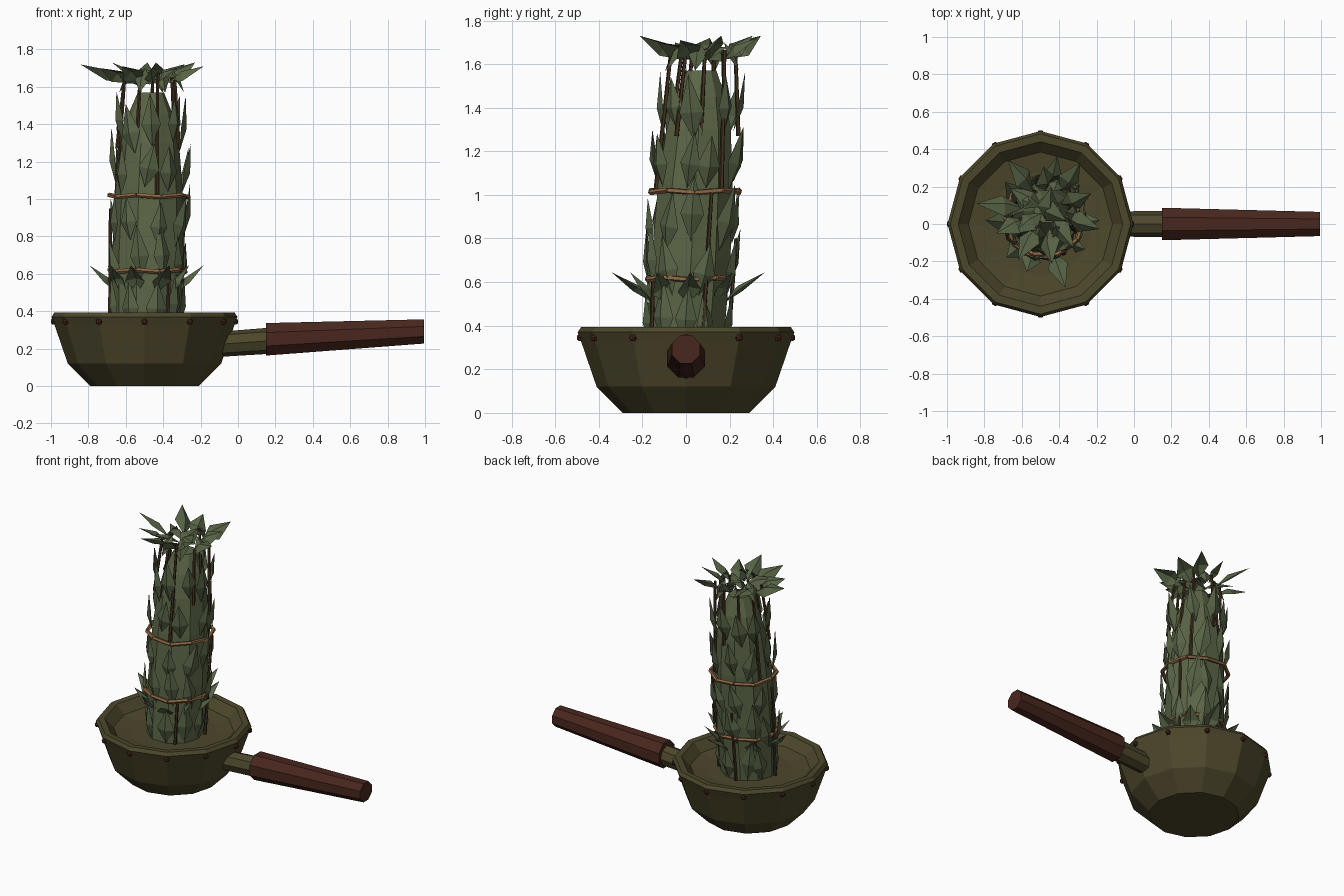
import bpy, bmesh, math, random
from mathutils import Vector

if "Cube" in bpy.data.objects:
    bpy.data.objects.remove(bpy.data.objects["Cube"])
random.seed(7)


def mat(name, rgb):
    m = bpy.data.materials.new(name)
    m.diffuse_color = (*rgb, 1)
    m.use_nodes = True
    m.node_tree.nodes["Principled BSDF"].inputs["Base Color"].default_value = m.diffuse_color
    return m


OLIVE = mat("olive metal", (0.074, 0.063, 0.024))
GRIP = mat("red brown wood", (0.066, 0.020, 0.013))
RIVET = mat("dark red rivet", (0.070, 0.021, 0.013))
LEAF = mat("leaf green", (0.095, 0.125, 0.060))
CORE = mat("bundle green", (0.105, 0.132, 0.062))
STEM = mat("dark stem", (0.055, 0.032, 0.014))
TWINE = mat("tan twine", (0.27, 0.135, 0.055))


def make(name, verts, faces, m, fix=True):
    me = bpy.data.meshes.new(name)
    me.from_pydata([tuple(v) for v in verts], [], faces)
    if fix:
        bm = bmesh.new()
        bm.from_mesh(me)
        bmesh.ops.recalc_face_normals(bm, faces=bm.faces)
        bm.to_mesh(me)
        bm.free()
    me.materials.append(m)
    ob = bpy.data.objects.new(name, me)
    bpy.context.collection.objects.link(ob)
    return ob


def loft(rings, verts, faces):
    """Skin a list of equal rings, capping both ends."""
    n, o = len(rings[0]), len(verts)
    for r in rings:
        verts.extend(r)
    for k in range(len(rings) - 1):
        for i in range(n):
            j = (i + 1) % n
            a = o + k * n
            faces.append((a + i, a + j, a + n + j, a + n + i))
    faces.append(tuple(o + i for i in range(n))[::-1])
    faces.append(tuple(o + (len(rings) - 1) * n + i for i in range(n)))


def ring(c, r, n, u=Vector((1, 0, 0)), v=Vector((0, 1, 0)), off=0.0):
    return [Vector(c) + r * (math.cos(a) * u + math.sin(a) * v)
            for a in (2 * math.pi * i / n + off for i in range(n))]


def rod(p, q, r0, r1, n, verts, faces):
    d = (Vector(q) - Vector(p)).normalized()
    u = d.orthogonal().normalized()
    v = d.cross(u)
    loft([ring(p, r0, n, u, v), ring(q, r1, n, u, v)], verts, faces)


# Bowl with a thick rim and shallow floor
profile = [(0.29, 0), (0.41, 0.12), (0.482, 0.33), (0.497, 0.37),
           (0.482, 0.393), (0.44, 0.39), (0.385, 0.33), (0.28, 0.315)]
V, F = [], []
loft([ring((-0.5, 0, z), r, 12) for r, z in profile], V, F)
make("bowl", V, F, OLIVE)

# Rivets round the rim
V, F = [], []
for k in range(12):
    a = k * math.pi / 6
    d = Vector((math.cos(a), math.sin(a), 0))
    t = Vector((-d.y, d.x, 0))
    c = Vector((-0.5, 0, 0.345)) + d * 0.48
    up = Vector((0, 0, 1))
    loft([ring(c, 0.018, 6, t, up), ring(c + d * 0.013, 0.017, 6, t, up),
          ring(c + d * 0.021, 0.009, 6, t, up)], V, F)
make("rivets", V, F, RIVET)

# Handle: metal neck and tapered wooden grip
Y, Z = Vector((0, 1, 0)), Vector((0, 0, 1))
o = math.pi / 8
V, F = [], []
loft([ring((-0.12, 0, 0.222), 0.067, 8, Y, Z), ring((0.18, 0, 0.243), 0.07, 8, Y, Z)], V, F)
make("handle_neck", V, F, OLIVE)
V, F = [], []
loft([ring((0.15, 0, 0.25), 0.094, 8, Y, Z, o), ring((0.994, 0, 0.292), 0.07, 8, Y, Z, o)], V, F)
make("handle_grip", V, F, GRIP)


# Bundle axis leans slightly backwards with height
def axis(z):
    t = (z - 0.3) / 1.3
    return Vector((-0.49 + 0.025 * t, 0.0 + 0.075 * t, z))


def radial(z, r, a):
    return axis(z) + r * Vector((math.cos(a), math.sin(a), 0))


V, F = [], []
loft([ring(axis(z), r, 10) for z, r in
      [(0.31, 0.18), (0.7, 0.19), (1.05, 0.18), (1.3, 0.155), (1.45, 0.12), (1.57, 0.07)]], V, F)
make("bundle_core", V, F, CORE)


def leaf(base, tip, outward, width, bulge, verts, faces):
    """Folded pointed leaf: four triangles round a raised spine."""
    d = tip - base
    side = d.cross(outward).normalized()
    nrm = side.cross(d).normalized()
    m = base + d * 0.42
    k = len(verts)
    verts.extend([base, m + side * width / 2, tip, m - side * width / 2, m + nrm * bulge])
    faces.extend([(k, k + 4, k + 1), (k + 1, k + 4, k + 2),
                  (k + 2, k + 4, k + 3), (k + 3, k + 4, k)])


# Overlapping leaves wrapped round the bundle
V, F = [], []
for row, (z, r) in enumerate([(0.31, 0.185), (0.54, 0.195), (0.78, 0.195),
                              (1.04, 0.19), (1.28, 0.17)]):
    for i in range(9):
        a = 2 * math.pi * (i + 0.5 * (row % 2)) / 9 + random.uniform(-.15, .15)
        z0 = z + random.uniform(-.04, .04) * (row > 0)
        L = random.uniform(0.23, 0.31)
        leaf(radial(z0, r - 0.01, a),
             radial(z0 + L, r + random.uniform(0.01, 0.03), a + random.uniform(-.3, .3)),
             Vector((math.cos(a), math.sin(a), 0)), random.uniform(0.09, 0.12), 0.025, V, F)
make("wrapped_leaves", V, F, LEAF, False)

# Splayed leaves low on the bundle
V, F = [], []
for deg, r in [(0, .3), (45, .27), (78, .35), (135, .29), (180, .31),
               (225, .28), (252, .29), (288, .38), (325, .27)]:
    a = math.radians(deg)
    leaf(radial(0.5, 0.16, a), radial(0.645, r, a), Vector((math.cos(a), math.sin(a), 1.5)),
         0.11, 0.025, V, F)
make("collar_leaves", V, F, LEAF, False)

# Stems rising out of the bundle and lying along it
V, F = [], []
for i in range(9):
    a = 2 * math.pi * i / 9 + random.uniform(-.15, .15)
    top = random.uniform(1.62, 1.68)
    r = 0.15 if i % 3 else 0.11
    rod(radial(1.27 - 0.25 * (i % 3 == 1), r + 0.035, a), radial(top, r, a), 0.011, 0.009, 5, V, F)
for deg, z0, z1 in [(22, 0.32, 1.02), (185, 0.32, 0.95), (305, 0.32, 0.6), (100, 0.32, 0.8)]:
    a = math.radians(deg)
    rod(radial(z0, 0.195, a), radial(z1, 0.205, a), 0.011, 0.009, 5, V, F)
make("stems", V, F, STEM)

# Large splayed crown leaves: direction, start radius, reach, tip height
V, F = [], []
for deg, r0, reach, h in [(175, .13, .25, 1.72), (205, .12, .18, 1.70), (128, .12, .22, 1.73),
                          (150, .03, .2, 1.66), (95, .1, .13, 1.73), (55, .12, .19, 1.72),
                          (20, .08, .17, 1.73), (-20, .1, .2, 1.71), (-55, .05, .2, 1.70),
                          (-85, .1, .19, 1.73), (-120, .1, .21, 1.71), (-145, .03, .2, 1.68),
                          (80, -.05, .17, 1.68), (-30, -.06, .18, 1.67)]:
    a = math.radians(deg)
    d = Vector((math.cos(a), math.sin(a), 0))
    base = radial(1.62, r0, a)
    tip = base + d * reach
    tip.z = h
    leaf(base, tip, Vector((d.y * .5, -d.x * .5, 1)), 0.125, 0.03, V, F)
# A few crown leaves droop down over the stem tips
for deg in (160, 70, -10, -65, -110):
    a = math.radians(deg)
    leaf(radial(1.7, 0.1, a), radial(1.57, 0.18, a), Vector((math.cos(a), math.sin(a), .6)),
         0.09, 0.02, V, F)
make("crown_leaves", V, F, LEAF, False)

# Twine bands tied round the bundle
V, F = [], []
for z, r in ((0.615, 0.203), (1.015, 0.212)):
    pts = [radial(z + (0.006 if i % 2 else -0.004), r, 2 * math.pi * i / 10) for i in range(10)]
    for i in range(10):
        rod(pts[i], pts[(i + 1) % 10], 0.013, 0.013, 5, V, F)
make("twine_bands", V, F, TWINE)
